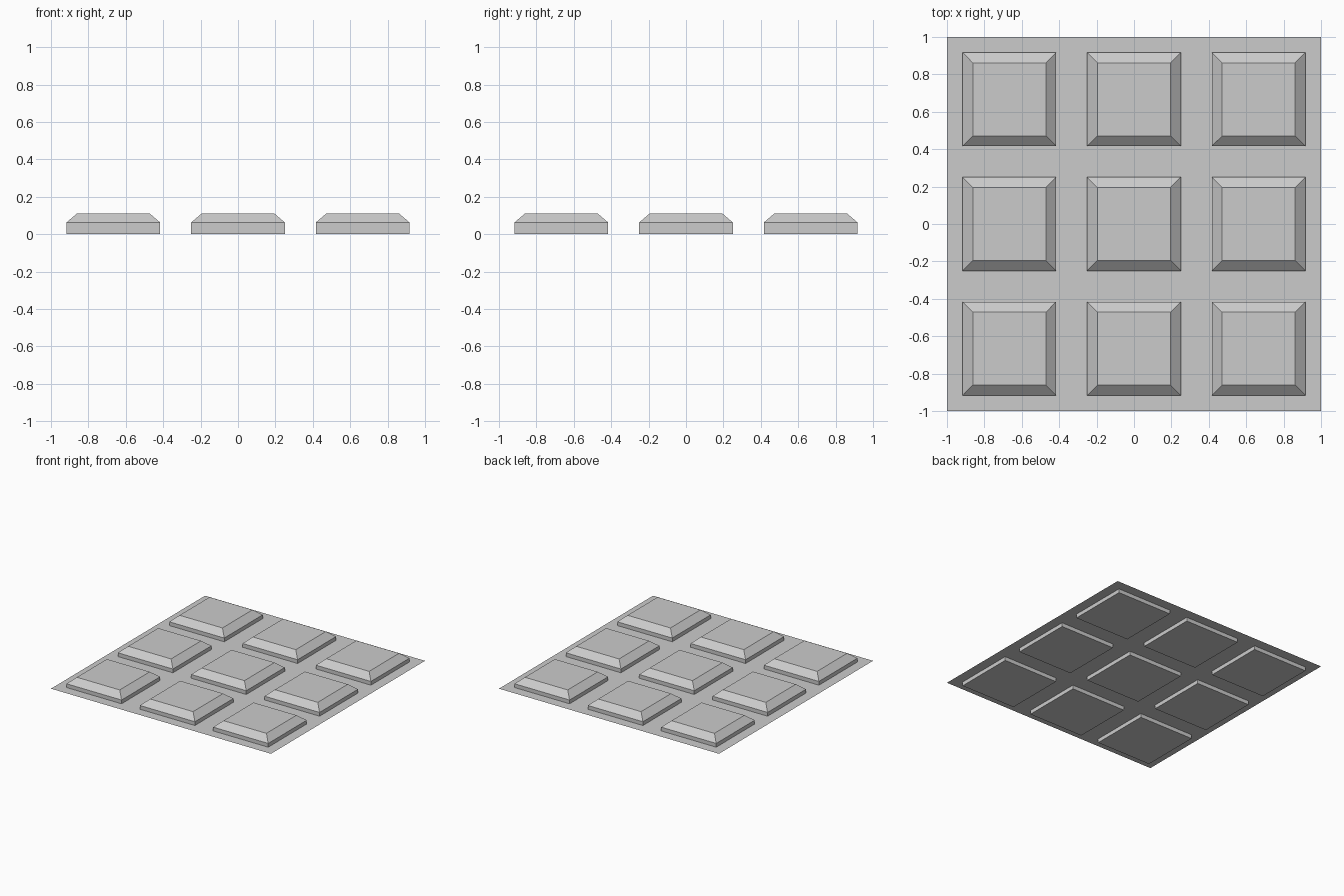
import bpy
import bmesh

if "Cube" in bpy.data.objects:
    bpy.data.objects.remove(bpy.data.objects["Cube"])

SHEET_Z = 0.032    # backing sheet level, halfway up the panel walls
WALL = 0.063       # height of the vertical panel walls
TOP = 0.11         # overall height
HALF = 0.25        # half width of a panel
TOP_HALF = 0.195   # half width of the raised flat field
PITCH = 2 / 3


def add_object(name, bm, location):
    mesh = bpy.data.meshes.new(name)
    bmesh.ops.recalc_face_normals(bm, faces=bm.faces)
    bm.to_mesh(mesh)
    bm.free()
    obj = bpy.data.objects.new(name, mesh)
    obj.location = location
    bpy.context.collection.objects.link(obj)
    return obj


def raised_panel(name, location):
    # Square block topped by a chamfered frustum
    bm = bmesh.new()
    rings = []
    for half, z in ((HALF, 0), (HALF, WALL), (TOP_HALF, TOP)):
        rings.append([bm.verts.new((sx * half, sy * half, z))
                      for sx, sy in ((-1, -1), (1, -1), (1, 1), (-1, 1))])
    for low, high in zip(rings, rings[1:]):
        for i in range(4):
            j = (i + 1) % 4
            bm.faces.new((low[i], low[j], high[j], high[i]))
    bm.faces.new(rings[0][::-1])
    bm.faces.new(rings[-1])
    return add_object(name, bm, location)


# Thin backing sheet
bm = bmesh.new()
bmesh.ops.create_grid(bm, x_segments=1, y_segments=1, size=1)
for face in bm.faces:
    if face.normal.z < 0:
        face.normal_flip()
add_object("backing_sheet", bm, (0, 0, SHEET_Z))

# Three by three raised panels
for row in range(3):
    for col in range(3):
        raised_panel(f"panel_{row + 1}_{col + 1}",
                     ((col - 1) * PITCH, (row - 1) * PITCH, 0))
